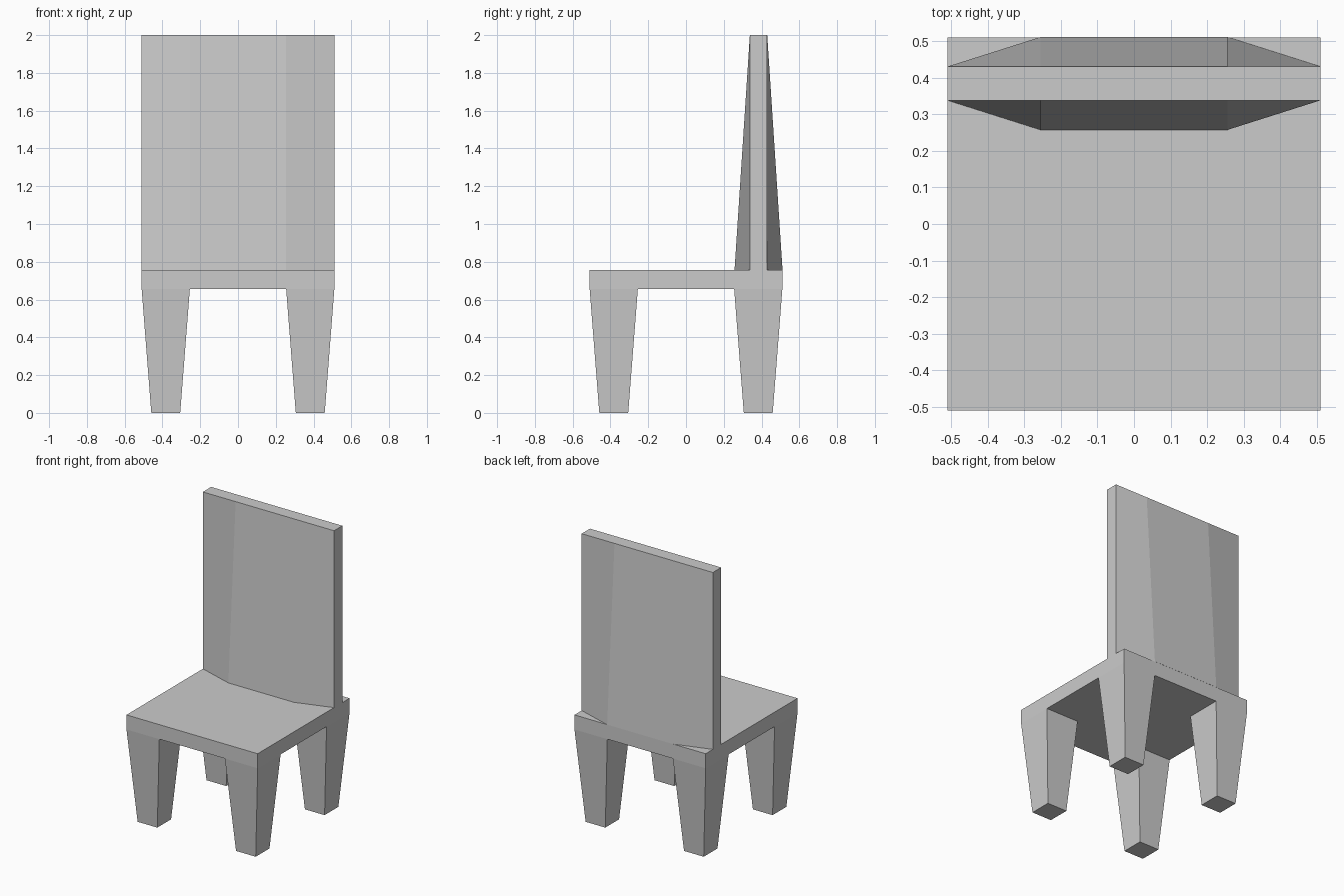
import bpy, bmesh

if "Cube" in bpy.data.objects:
    bpy.data.objects.remove(bpy.data.objects["Cube"])


def loft(name, lower, z0, upper, z1):
    """Closed solid between two outlines (counter-clockwise, same point count)."""
    bm = bmesh.new()
    a = [bm.verts.new((x, y, z0)) for x, y in lower]
    b = [bm.verts.new((x, y, z1)) for x, y in upper]
    n = len(a)
    bm.faces.new(a[::-1])
    bm.faces.new(b)
    for i in range(n):
        j = (i + 1) % n
        bm.faces.new((a[i], a[j], b[j], b[i]))
    bmesh.ops.recalc_face_normals(bm, faces=bm.faces)
    mesh = bpy.data.meshes.new(name)
    bm.to_mesh(mesh)
    bm.free()
    obj = bpy.data.objects.new(name, mesh)
    bpy.context.collection.objects.link(obj)
    return obj


def square(cx, cy, h):
    return [(cx - h, cy - h), (cx + h, cy - h), (cx + h, cy + h), (cx - h, cy + h)]


HALF, SEAT_LOW, SEAT_TOP, TOP = 0.51, 0.655, 0.757, 2.0
MID = HALF / 2
LEG = 0.3825  # leg centre offset

# Seat slab
loft("seat", square(0, 0, HALF), SEAT_LOW, square(0, 0, HALF), SEAT_TOP)

# Four tapered legs
for row, sy in (("front", -1), ("back", 1)):
    for side, sx in (("left", -1), ("right", 1)):
        loft(f"{row}_{side}_leg", square(sx * LEG, sy * LEG, 0.0765), 0,
             square(sx * LEG, sy * LEG, HALF - LEG), SEAT_LOW)


# Backrest: bulged at the seat, flattening to a thin bar at the top
def back_outline(bulge):
    f, b = 0.338, 0.43
    return [(-HALF, f), (-MID, f - bulge), (MID, f - bulge), (HALF, f),
            (HALF, b), (MID, b + bulge), (-MID, b + bulge), (-HALF, b)]


loft("backrest", back_outline(0.081), SEAT_TOP, back_outline(0), TOP)
